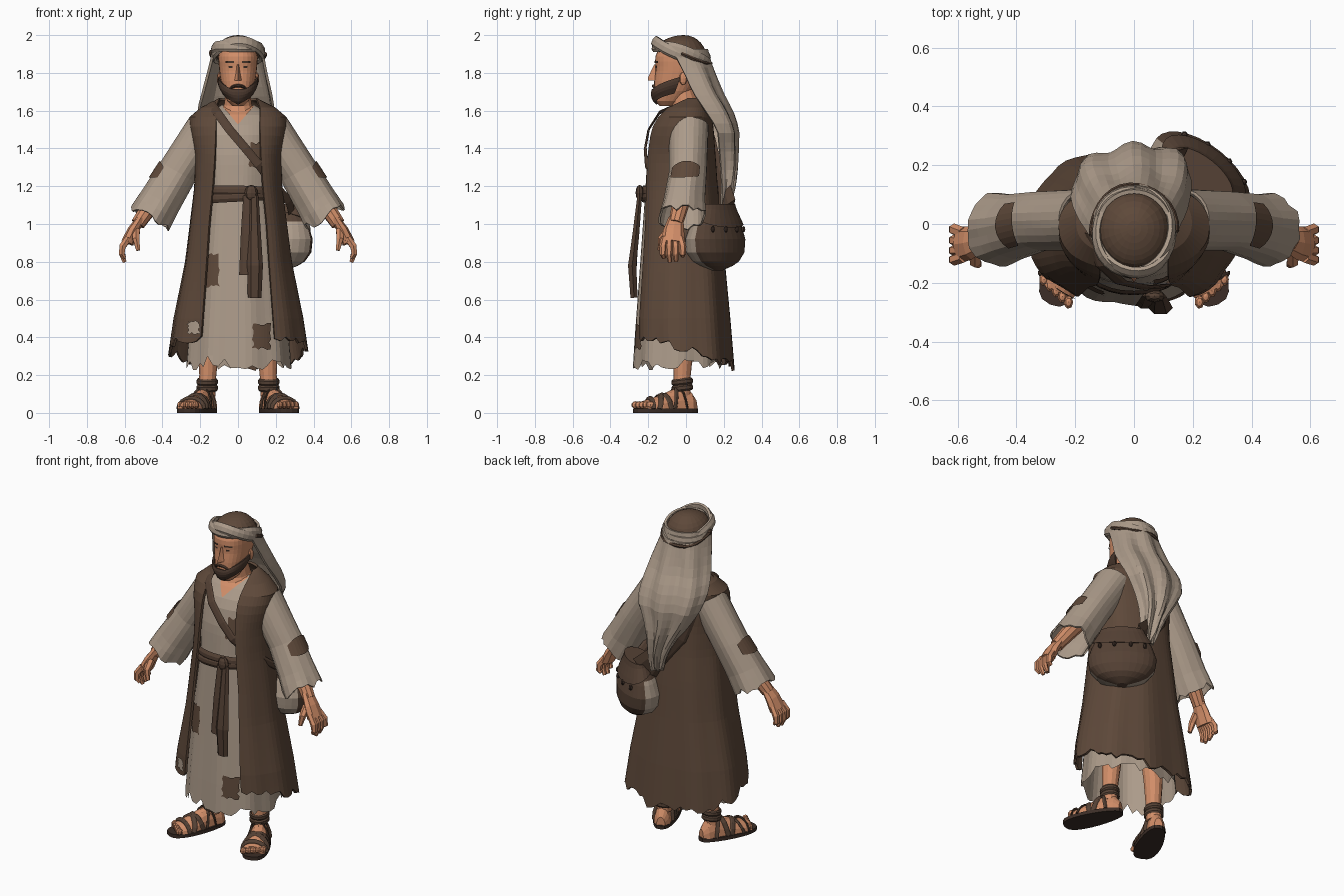
import bpy, bmesh, math, random
from mathutils import Vector as V

if "Cube" in bpy.data.objects:
    bpy.data.objects.remove(bpy.data.objects["Cube"])
random.seed(4)
pi = math.pi

def material(name, c):
    m = bpy.data.materials.new(name)
    m.diffuse_color = (*c, 1)
    m.use_nodes = True
    m.node_tree.nodes["Principled BSDF"].inputs["Base Color"].default_value = m.diffuse_color
    return m

LINEN = material("linen", (0.41, 0.325, 0.252))
BROWN = material("brown_cloth", (0.112, 0.066, 0.042))
LEATHER = material("leather", (0.09, 0.053, 0.035))
SKIN = material("skin", (0.64, 0.27, 0.14))
HAIR = material("dark_hair", (0.07, 0.04, 0.027))
SOLE = material("sole", (0.045, 0.027, 0.02))

def grid(name, f, nu, nv, mat, closed=False, thick=0.0, caps=False, mat2=None, rule=None):
    """Surface from f(u, v), optionally wrapped in u, capped or thickened."""
    bm = bmesh.new()
    cols = nu if closed else nu + 1
    rows = [[bm.verts.new(f(i / nu, j / nv)) for i in range(cols)] for j in range(nv + 1)]
    for j in range(nv):
        for i in range(nu):
            k = (i + 1) % cols
            bm.faces.new((rows[j][i], rows[j][k], rows[j + 1][k], rows[j + 1][i]))
    if caps:
        bm.faces.new(rows[0][::-1])
        bm.faces.new(rows[-1])
    bmesh.ops.remove_doubles(bm, verts=bm.verts, dist=1e-5)
    bmesh.ops.recalc_face_normals(bm, faces=bm.faces)
    if rule:
        for fc in bm.faces:
            fc.material_index = int(rule(fc))
    me = bpy.data.meshes.new(name)
    bm.to_mesh(me)
    bm.free()
    me.materials.append(mat)
    if mat2:
        me.materials.append(mat2)
    ob = bpy.data.objects.new(name, me)
    bpy.context.collection.objects.link(ob)
    if thick:
        md = ob.modifiers.new("thickness", "SOLIDIFY")
        md.thickness, md.offset = thick, 0
    return ob

def tube(name, pts, rads, mat, n=8, flat=1.0, ref=(1, 0, 0), centre=None, loop=False):
    """Swept ellipse; the thin direction follows ref or points away from centre."""
    P = [V(p) for p in pts]
    m = len(P)
    R = rads if isinstance(rads, (list, tuple)) else [rads] * m
    def f(u, v):
        i = round(v * (m if loop else m - 1))
        a, b = (P[(i - 1) % m], P[(i + 1) % m]) if loop else (P[max(i - 1, 0)], P[min(i + 1, m - 1)])
        i %= m
        t = (b - a).normalized()
        side = t.cross(P[i] - V(centre) if centre else V(ref)).normalized()
        up = side.cross(t)
        return P[i] + R[i] * (math.cos(2 * pi * u) * side + flat * math.sin(2 * pi * u) * up)
    return grid(name, f, n, m if loop else m - 1, mat, True, caps=not loop)

def ball(name, c, r, mat, n=10):
    return grid(name, lambda u, v: V((c[0] + r[0] * math.sin(pi * v) * math.cos(2 * pi * u),
                c[1] + r[1] * math.sin(pi * v) * math.sin(2 * pi * u), c[2] + r[2] * math.cos(pi * v))),
                n, n - 2, mat, True)

def prof(rows, z):
    """Interpolate a table sorted by its first column."""
    for a, b in zip(rows, rows[1:]):
        if (a[0] - z) * (b[0] - z) <= 0:
            t = (z - a[0]) / (b[0] - a[0])
            return [p + (q - p) * t for p, q in zip(a, b)]
    return rows[0] if abs(z - rows[0][0]) < abs(z - rows[-1][0]) else rows[-1]

EXP = 0.88
def shell(rows, z, a, grow=0.0):
    """Point on a body section; angle 0 is the front."""
    p = prof(rows, z)
    s, c = math.sin(a), math.cos(a)
    x = (p[1] + grow) * math.copysign(abs(s) ** EXP, s)
    y = (p[2] + p[3]) / 2 - ((p[3] - p[2]) / 2 + grow) * math.copysign(abs(c) ** EXP, c)
    return V((x, y, z))

def angle_at(rows, z, x):
    return math.copysign(math.asin(min(1, abs(x) / prof(rows, z)[1]) ** (1 / EXP)), x)

# columns: z, half width, front y, back y
TUNIC = [(1.63, .085, -.03, .07), (1.58, .19, -.105, .1), (1.5, .21, -.175, .12), (1.35, .195, -.205, .13),
         (1.17, .185, -.215, .14), (.8, .23, -.24, .165), (.4, .265, -.268, .185), (.2, .28, -.28, .19)]
# last column: half width of the front opening
VEST = [(1.66, .1, -.03, .09, .097), (1.62, .18, -.1, .115, .115), (1.575, .25, -.145, .13, .115),
        (1.5, .25, -.19, .14, .115), (1.35, .222, -.22, .15, .12), (1.2, .225, -.232, .16, .13),
        (1.0, .25, -.242, .18, .15), (.8, .275, -.255, .197, .163), (.5, .335, -.272, .225, .185),
        (.22, .375, -.272, .247, .205)]

# tunic with a torn hem
def tunic(u, v):
    z = 1.63 - 1.38 * v
    if v == 1:
        z += random.uniform(-.025, .035)
    p = shell(TUNIC, z, 2 * pi * u, .006 * v * math.sin(18 * pi * u))
    if v == 1 and p.y < 0 and abs(p.x + .155) < .018:
        p.z = .3
    return p
grid("tunic", tunic, 56, 26, LINEN, True)

# open vest, longer at the back
def vest(u, v):
    z = 1.66 - 1.16 * min(v / .75, 1)
    if v > .75:
        a = 2 * pi * u
        hem = .32 + .075 * math.cos(a) + (random.uniform(-.025, .03) if v == 1 else 0)
        z = .5 + (hem - .5) * (v - .75) / .25
    a0 = angle_at(VEST, z, prof(VEST, z)[4])
    return shell(VEST, z, a0 + (2 * pi - 2 * a0) * u, .007 * v * math.sin(14 * pi * u))
grid("vest", vest, 52, 32, BROWN, thick=.014)

# cloth patches and bare chest on the front
def plate(name, x0, x1, z0, z1, mat, taper=0.0, off=.007, rough=.007, rows=TUNIC):
    def f(u, v):
        z = z1 + (z0 - z1) * v + (random.uniform(-rough, rough) if v in (0, 1) else 0)
        x = (x0 + x1) / 2 + (x1 - x0) * (u - .5) * (1 - taper * v)
        x += random.uniform(-rough, rough) if u in (0, 1) else 0
        return shell(rows, z, angle_at(rows, z, x), off)
    grid(name, f, 6, 8, mat)
plate("knee_patch", -.175, -.10, .67, .84, BROWN)
plate("hem_patch", .075, .165, .34, .47, BROWN)
plate("chest_patch", .06, .13, 1.3, 1.43, BROWN)
plate("vest_hem_patch", -.255, -.195, .42, .485, LINEN, off=.016, rows=VEST)
plate("bare_chest", -.085, .085, 1.53, 1.63, SKIN, taper=.97, rough=0)

# belt, knot and hanging ends
for k, dz in enumerate((0, .034)):
    grid(f"belt_{k}", lambda u, v: shell(TUNIC, 1.172 - .054 * v + dz * .6 + .012 * math.sin(2 * pi * u + k * 2),
         2 * pi * u, .014 + .012 * math.sin(pi * v)), 36, 3, LEATHER, True)
ball("belt_knot", (.07, -.245, 1.165), (.035, .022, .042), LEATHER, 8)
tube("belt_end_short", [(.05, -.243, 1.15), (.045, -.262, .95), (.04, -.275, .73)], [.022, .03, .034], LEATHER, 6, .4, (0, -1, 0))
tube("belt_end_long", [(.085, -.245, 1.15), (.087, -.265, .95), (.09, -.285, .78), (.088, -.275, .61)], [.024, .034, .042, .036], LEATHER, 6, .6, (0, -1, 0))

# bag strap over the shoulder, under the vest at the waist, widening at the bag
STRAP = [(.29, .1, 1.04), (.27, -.02, 1.12), (.205, -.1, 1.19), (.15, -.175, 1.26), (.11, -.21, 1.315), (.04, -.216, 1.4), (-.045, -.198, 1.5),
         (-.11, -.14, 1.59), (-.145, -.03, 1.64), (-.145, .1, 1.59), (-.135, .14, 1.44), (-.075, .165, 1.29), (.03, .19, 1.18), (.13, .215, 1.07)]
tube("bag_strap", STRAP, [.024] * 10 + [.03, .045, .075, .095], LEATHER, 6, .22, centre=(0, 0, 1.35))

# shoulder bag hanging at the hip, with a linen inner side
BAG_T, BAG_N = V((.78, -.62, 0)), V((.62, .78, 0))
BAG = [(1.095, .115, .045), (1.0, .172, .078), (.92, .197, .1), (.85, .187, .1), (.79, .135, .078), (.755, .03, .02)]
def bag_pt(z, a, grow=0.0, inner=1.0):
    p = prof(BAG, z)
    n = (p[2] + grow) * math.sin(a)
    return V((.23, .17, z)) + BAG_T * (p[1] + grow) * math.cos(a) + BAG_N * n * (inner if n < 0 else 1)
grid("bag_body", lambda u, v: bag_pt(1.085 - .33 * v, 2 * pi * u, 0, 1.6), 28, 14, LEATHER, True, caps=True, mat2=LINEN,
     rule=lambda f: f.normal.dot(BAG_N) < -.02 and f.calc_center_median().z < 1.02)
grid("bag_flap", lambda u, v: bag_pt(1.105 - (.08 + .045 * math.sin(2 * pi * u)) * v, 2 * pi * u, .012, 1.3), 28, 4, LEATHER, True, caps=True)
for k in range(4):
    ball(f"bag_toggle_{k}", bag_pt(.972, pi * (.26 + .16 * k), .008), (.012, .012, .017), SOLE, 6)

# head and neck
HEAD = [(1.625, .03, -.14, -.06), (1.65, .056, -.163, -.02), (1.7, .078, -.17, .03), (1.76, .092, -.168, .07),
        (1.82, .1, -.16, .09), (1.88, .105, -.165, .1), (1.94, .095, -.14, .08)]
grid("head", lambda u, v: shell(HEAD, 1.625 + .315 * v, 2 * pi * u), 28, 12, SKIN, True, caps=True)
tube("neck", [(0, .005, 1.53), (0, -.005, 1.6), (0, -.005, 1.635), (0, -.025, 1.72)], [.1, .088, .075, .062], SKIN, 14)

# beard, moustache and face details
def beard(u, v):
    a = (u - .5) * 3.3
    top = 1.712 + .065 * max(0, abs(a) - .35) / 1.3
    return shell(HEAD, top + (1.635 + .035 * abs(a) - top) * v, a, .003 + .01 * math.sin(pi * min(v + .1, 1)))
grid("beard", beard, 24, 5, HAIR, thick=.01)
grid("moustache", lambda u, v: shell(HEAD, 1.741 - .018 * v - .11 * (u - .5) ** 2, (u - .5) * 1.2, .01 * math.sin(pi * v) + .003), 12, 3, HAIR)
grid("nose", lambda u, v: V(((u - .5) * 2 * (.01 + .016 * v * v), -.153 - (.015 + .034 * min(v * 1.2, 1)) * (1 - abs(2 * u - 1)), 1.845 - .085 * v)),
     4, 6, SKIN, caps=True)
for s in (-1, 1):
    def face_plate(name, a0, a1, z0, z1, mat, grow):
        grid(name, lambda u, v: shell(HEAD, z0 + (z1 - z0) * v, s * (a0 + (a1 - a0) * u), grow), 5, 2, mat)
    face_plate(f"eyebrow_{s}", .16, .6, 1.852, 1.862, HAIR, .006)
    face_plate(f"eye_{s}", .24, .44, 1.826, 1.836, SOLE, .003)
    ball(f"ear_{s}", (s * .1, -.015, 1.77), (.012, .022, .034), SKIN, 8)

# cap and head band, tilted back
def cap(u, v):
    c, q = math.cos(pi * v), math.sin(pi * v)
    y = .132 * q * math.sin(2 * pi * u)
    return V((.124 * q * math.cos(2 * pi * u), y - .015, 1.893 + (.107 if c > 0 else .02) * c - .33 * y * (1 - max(c, 0))))
grid("cap", cap, 20, 16, BROWN, True)
def ring(r, dr, dz, ph, k=3):
    out = []
    for i in range(30):
        a = 2 * pi * i / 30
        q = r + dr * math.sin(k * a + ph)
        y = (q + .012) * math.sin(a)
        out.append((q * math.cos(a), -.025 + y, 1.908 - .33 * y + dz * math.cos(k * a + ph)))
    return out
for k in range(2):
    tube(f"head_band_{k}", ring(.128, .005, .014, pi * k, 2), .031, LINEN, 7, .5, centre=(0, -.025, 1.9), loop=True)
tube("head_cord", [(x, y, z - .012) for x, y, z in ring(.143, .002, .006, 0, 4)[:16]], .011, LEATHER, 6, 1, (0, 0, 1))
ball("cord_knot", (-.14, -.03, 1.905), (.016, .02, .018), LEATHER, 7)

# head cloth draped down the back: z, half width, edge y, back y, centre x
VEIL = [(1.925, .13, -.06, .11, 0), (1.87, .137, -.05, .12, 0), (1.8, .153, -.015, .14, 0), (1.7, .178, .025, .175, 0), (1.6, .2, .09, .23, -.008),
        (1.5, .195, .155, .262, -.005), (1.4, .14, .165, .26, 0), (1.3, .09, .175, .258, .02), (1.2, .058, .185, .245, .045), (1.09, .032, .185, .215, .06)]
def veil(u, v):
    z = 1.925 - .835 * v
    p = prof(VEIL, z)
    a = (u - .5) * pi
    fold = .014 * min(1, 4 * v) * math.sin(7 * a + 3 * v)
    skew = .012 * math.sin(pi * v) * math.sin(a)
    return V((p[4] + (p[1] + fold * .6) * math.sin(a), p[2] + (p[3] - p[2]) * max(0, math.cos(a)) ** .8 + fold * math.cos(a) + skew,
              z + (random.uniform(-.02, .02) if v == 1 else 0)))
grid("head_cloth", veil, 22, 17, LINEN, thick=.014)

# columns: t, x, z, in-plane radius, y radius, y centre
SLEEVE = [(0, .165, 1.515, .1, .1, .015), (.5, .32, 1.275, .1, .095, .01), (.8, .41, 1.125, .107, .105, -.01), (1, .46, 1.04, .113, .12, -.02)]
for s in (-1, 1):
    # wide sleeve, sleeve patch
    def sleeve(t, a, grow=0.0, jag=0.0):
        _, x, z, r, ry, cy = prof(SLEEVE, t)
        q = (r + grow) * math.cos(a)
        return V((s * (x + .87 * q + .49 * jag), cy + (ry + grow) * math.sin(a), z + .49 * q - .87 * jag))
    grid(f"sleeve_{s}", lambda u, v: sleeve(v, 2 * pi * u, .005 * v * math.sin(12 * pi * u), random.uniform(-.02, .025) if v == 1 else 0),
         24, 10, LINEN, True, thick=.01)
    grid(f"sleeve_patch_{s}", lambda u, v: sleeve(.58 + (v - .5) * .18 * (1 - 1.6 * (u - .5) ** 2), (u - .5) * 1.5 - .1, .013), 8, 4, BROWN)
    # forearm, hand and fingers
    tube(f"forearm_{s}", [(s * .4, -.005, 1.18), (s * .475, -.035, 1.08), (s * .53, -.055, 1.0)], [.048, .044, .038], SKIN, 10)
    tube(f"palm_{s}", [(s * .515, -.053, 1.03), (s * .555, -.065, .965), (s * .585, -.07, .9)], [.04, .056, .062], SKIN, 8, .55, (s, 0, .5))
    for k, (y, end) in enumerate(((-.122, .82), (-.09, .798), (-.055, .802), (-.018, .83))):
        tube(f"finger_{s}_{k}", [(s * .58, y * .8 - .015, .925), (s * .612, y, .88), (s * .615, y, .84), (s * .6, y * .95, end)],
             [.02, .02, .017, .011], SKIN, 6)
    tube(f"thumb_{s}", [(s * .54, -.09, .965), (s * .54, -.13, .92), (s * .528, -.138, .86)], [.024, .02, .012], SKIN, 6)

    # leg, foot and sandal
    D = V((s * .41, -.912, 0))
    W = V((s * .912, .41, 0))
    H = V((s * .14, .05, 0))
    FOOT = [(0, .025, .06), (.07, .046, .1), (.25, .05, .125), (.4, .056, .11), (.65, .07, .075), (.85, .068, .055), (.93, .055, .045)]
    def foot(t, a, grow=0.0):
        _, w, h = prof(FOOT, t)
        return H + D * (.345 * t) + W * (w + grow) * math.cos(a) + V((0, 0, .022 + (h + grow - .01) * max(0, math.sin(a))))
    grid(f"foot_{s}", lambda u, v: foot(.88 * v, 2 * pi * u), 16, 10, SKIN, True, caps=True)
    for k in range(5):
        p = H + D * (.322 - .009 * k) + W * (.027 * (k - 2))
        ball(f"toe_{s}_{k}", (p.x, p.y, .042), (.017, .024, .02), SKIN, 7)
    def sole(u, v):
        a = 2 * pi * u
        t = .5 - .5 * math.cos(a)
        w = (.06 + .025 * t) * math.copysign(abs(math.sin(a)) ** .7, math.sin(a))
        return H + D * (-.01 + .365 * t) + W * w + V((0, 0, .022 * v))
    grid(f"sandal_sole_{s}", sole, 24, 1, SOLE, True, caps=True)
    for k, (t0, t1) in enumerate(((.8, .76), (.7, .48), (.48, .68), (.42, .22), (.2, .4))):
        tube(f"sandal_strap_{s}_{k}", [foot(t0 + (t1 - t0) * i / 8, pi * i / 8, .004) for i in range(9)], .015, LEATHER, 6, .4,
             centre=tuple(H + D * .175 + V((0, 0, .02))))
    tube(f"leg_{s}", [(s * .165, -.02, .09), (s * .16, -.02, .2), (s * .155, -.015, .34), (s * .14, -.02, .55)], [.045, .045, .055, .065], SKIN, 12)
    for k, z in enumerate((.132, .165)):
        tube(f"ankle_strap_{s}_{k}", [(s * .163 + .05 * math.cos(pi * i / 8), -.02 + .05 * math.sin(pi * i / 8), z + .006 * math.sin(pi * i / 8))
             for i in range(16)], .017, LEATHER, 6, .45, centre=(s * .163, -.02, z), loop=True)
